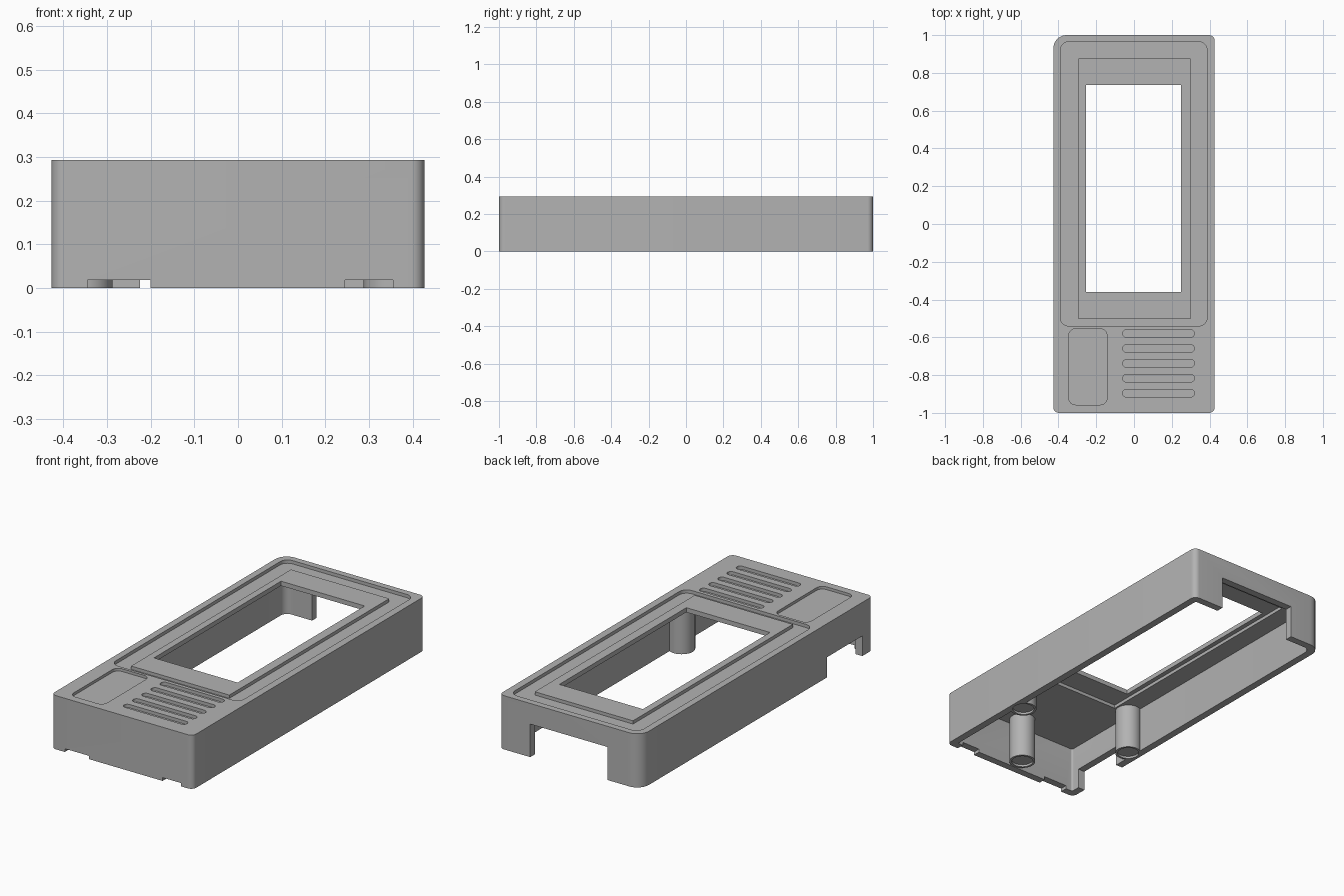
import bpy, bmesh, math

cube = bpy.data.objects.get("Cube")
if cube:
    bpy.data.objects.remove(cube, do_unlink=True)

grey = bpy.data.materials.new("plain_grey")
grey.use_nodes = True
COLOUR = (0.45, 0.45, 0.45, 1)
grey.diffuse_color = COLOUR
grey.node_tree.nodes["Principled BSDF"].inputs["Base Color"].default_value = COLOUR

TOP = 0.293


def prism(name, x0, x1, y0, y1, z0, z1, radii=0.0, steps=8):
    """Upright block with rounded corners, radii in order (+x+y, -x+y, -x-y, +x-y)."""
    if not isinstance(radii, tuple):
        radii = (radii,) * 4
    corners = ((x1, y1, -1, -1), (x0, y1, 1, -1), (x0, y0, 1, 1), (x1, y0, -1, 1))
    bm = bmesh.new()
    ring = []
    for i, ((x, y, sx, sy), r) in enumerate(zip(corners, radii)):
        for k in range(steps + 1 if r else 1):
            a = (i + k / steps) * math.pi / 2
            ring.append(bm.verts.new((x + r * (sx + math.cos(a)) if r else x,
                                      y + r * (sy + math.sin(a)) if r else y, z0)))
    bmesh.ops.remove_doubles(bm, verts=ring, dist=1e-5)
    base = bm.faces.new(list(bm.verts))
    up = bmesh.ops.extrude_face_region(bm, geom=[base])["geom"]
    bmesh.ops.translate(bm, vec=(0, 0, z1 - z0),
                        verts=[g for g in up if isinstance(g, bmesh.types.BMVert)])
    bmesh.ops.recalc_face_normals(bm, faces=bm.faces)
    mesh = bpy.data.meshes.new(name)
    bm.to_mesh(mesh)
    bm.free()
    mesh.materials.append(grey)
    obj = bpy.data.objects.new(name, mesh)
    bpy.context.collection.objects.link(obj)
    return obj


def post(name, x, y, r, z0, z1):
    return prism(name, x - r, x + r, y - r, y + r, z0, z1, r)


def combine(target, tool, operation):
    mod = target.modifiers.new(tool.name, "BOOLEAN")
    mod.operation, mod.object, mod.solver = operation, tool, "EXACT"
    bpy.context.view_layer.objects.active = target
    bpy.ops.object.modifier_apply(modifier=mod.name)
    bpy.data.objects.remove(tool, do_unlink=True)


# Outer shell with hollow underside
shell = prism("case_shell", -0.427, 0.427, -1, 1, 0, TOP, (0.03, 0.07, 0.03, 0.03))
cut = lambda *args: combine(shell, prism(*args), "DIFFERENCE")
cut("cavity", -0.387, 0.387, -0.96, 0.96, -0.1, 0.25, (0.01, 0.04, 0.01, 0.01))

# Three screw posts with shallow sockets
POSTS = ((-0.355, -0.47), (0.355, -0.47), (0.01, -0.89))
for x, y in POSTS:
    combine(shell, post("post", x, y, 0.067, 0, 0.26), "UNION")
for x, y in POSTS:
    combine(shell, post("socket", x, y, 0.055, -0.05, 0.012), "DIFFERENCE")

# Sunken panel around a raised screen bezel
panel = prism("panel_recess", -0.39, 0.387, -0.54, 0.965, 0.275, 0.4, 0.045)
combine(panel, prism("bezel_core", -0.293, 0.3, -0.503, 0.875, 0.2, 0.5), "DIFFERENCE")
combine(shell, panel, "DIFFERENCE")
cut("bezel_pocket", -0.28, 0.287, -0.49, 0.862, 0.1, 0.268)
cut("screen_window", -0.255, 0.25, -0.36, 0.735, 0.1, 0.4)

# Label recess and grip slots
cut("label_recess", -0.345, -0.143, -0.957, -0.555, 0.278, 0.4, 0.035)
for i in range(5):
    y = -0.58 - i * 0.079
    cut("slot", -0.06, 0.32, y - 0.02, y + 0.02, 0.275, 0.4, 0.0199)

# Openings in the back wall, side wall and front rim
cut("back_opening", -0.225, 0.24, 0.94, 1.1, -0.1, 0.18)
cut("side_opening", -0.5, -0.38, -0.91, -0.605, -0.1, 0.11)
cut("front_notch_right", -0.345, -0.2, -1.1, -0.95, -0.1, 0.018)
cut("front_notch_left", 0.245, 0.355, -1.1, -0.95, -0.1, 0.018)

bpy.ops.object.select_all(action="DESELECT")
shell.select_set(True)
bpy.context.view_layer.objects.active = shell
bpy.ops.object.shade_smooth_by_angle(angle=math.radians(30))
